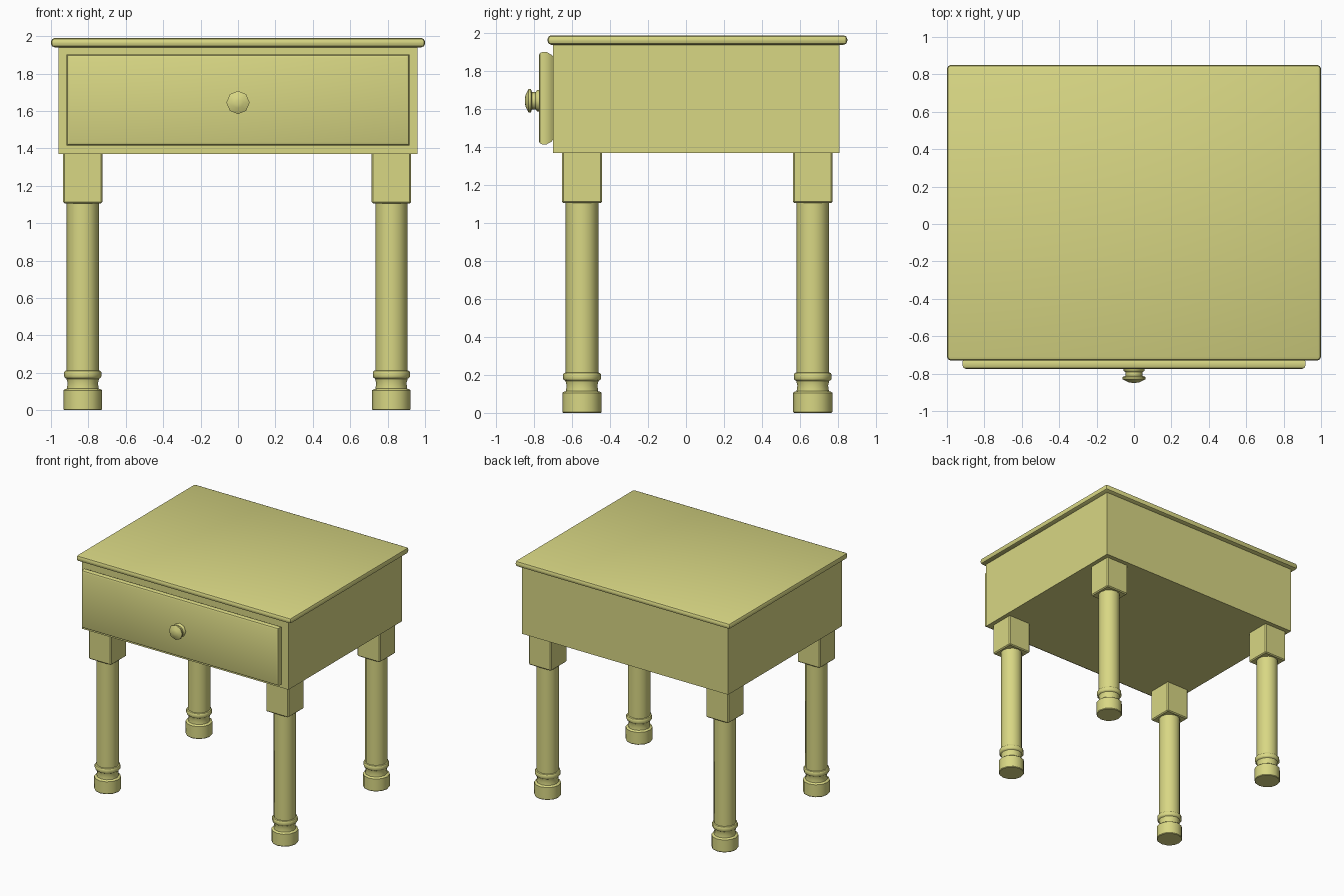
import bpy, bmesh, math

if "Cube" in bpy.data.objects:
    bpy.data.objects.remove(bpy.data.objects["Cube"])

mat = bpy.data.materials.new("pale_wood")
mat.diffuse_color = (0.69, 0.68, 0.23, 1)
mat.use_nodes = True
mat.node_tree.nodes["Principled BSDF"].inputs["Base Color"].default_value = mat.diffuse_color


def finish(name, bm, smooth=35):
    bmesh.ops.recalc_face_normals(bm, faces=bm.faces[:])
    me = bpy.data.meshes.new(name)
    bm.to_mesh(me)
    bm.free()
    ob = bpy.data.objects.new(name, me)
    bpy.context.collection.objects.link(ob)
    me.materials.append(mat)
    bpy.ops.object.select_all(action='DESELECT')
    ob.select_set(True)
    bpy.context.view_layer.objects.active = ob
    bpy.ops.object.shade_smooth_by_angle(angle=math.radians(smooth))
    return ob


def skin(bm, rings):
    """Bridge consecutive vertex rings and cap both ends."""
    vs = [[bm.verts.new(p) for p in r] for r in rings]
    n = len(vs[0])
    for a, b in zip(vs, vs[1:]):
        for i in range(n):
            j = (i + 1) % n
            bm.faces.new((a[i], a[j], b[j], b[i]))
    bm.faces.new(vs[0])
    bm.faces.new(vs[-1])


def box(name, x0, x1, y0, y1, z0, z1, bevel=0, seg=2):
    bm = bmesh.new()
    skin(bm, [[(x0, y0, z), (x1, y0, z), (x1, y1, z), (x0, y1, z)] for z in (z0, z1)])
    if bevel:
        bmesh.ops.bevel(bm, geom=bm.edges[:], offset=bevel, segments=seg,
                        profile=0.5, affect='EDGES')
    return finish(name, bm)


def circle(r, n):
    return [(r * math.cos(2 * math.pi * i / n), r * math.sin(2 * math.pi * i / n))
            for i in range(n)]


# Table top and carcass
box("table_top", -1, 1, -0.73, 0.85, 1.94, 1.99, 0.02)
box("carcass", -0.96, 0.96, -0.70, 0.81, 1.37, 1.945)

# Drawer front: stacked rectangles (y, inset) for rounded edges
bm = bmesh.new()
rings = []
for y, d in [(-0.69, 0.035), (-0.71, 0.014), (-0.735, 0), (-0.757, 0),
             (-0.769, 0.005), (-0.775, 0.017)]:
    x, z0, z1 = 0.917 - d, 1.415 + d, 1.902 - d
    rings.append([(-x, y, z0), (x, y, z0), (x, y, z1), (-x, y, z1)])
skin(bm, rings)
finish("drawer_front", bm)

# Knob: eight-sided turning along y
bm = bmesh.new()
knob = [(0.058, -0.77), (0.056, -0.785), (0.046, -0.792), (0.046, -0.812),
        (0.062, -0.818), (0.062, -0.83), (0.03, -0.846), (0.012, -0.849)]
skin(bm, [[(a, y, 1.645 + b) for a, b in circle(r, 8)] for r, y in knob])
finish("drawer_knob", bm, 50)

# Legs: square block over a turned shaft with ring, neck and foot
turning = [(0.099, 0), (0.103, 0.005), (0.103, 0.106), (0.097, 0.111),
           (0.085, 0.115), (0.081, 0.145), (0.087, 0.168), (0.096, 0.174),
           (0.099, 0.18), (0.099, 0.204), (0.095, 0.21), (0.086, 0.213),
           (0.086, 1.12)]
for side, cx in (("left", -0.83), ("right", 0.82)):
    for end, cy in (("front", -0.548), ("back", 0.668)):
        bm = bmesh.new()
        skin(bm, [[(cx + a, cy + b, z) for a, b in circle(r, 12)] for r, z in turning])
        finish(f"{end}_{side}_leg", bm)
        box(f"{end}_{side}_leg_block", cx - 0.105, cx + 0.105,
            cy - 0.105, cy + 0.105, 1.105, 1.385, 0.008, 1)
